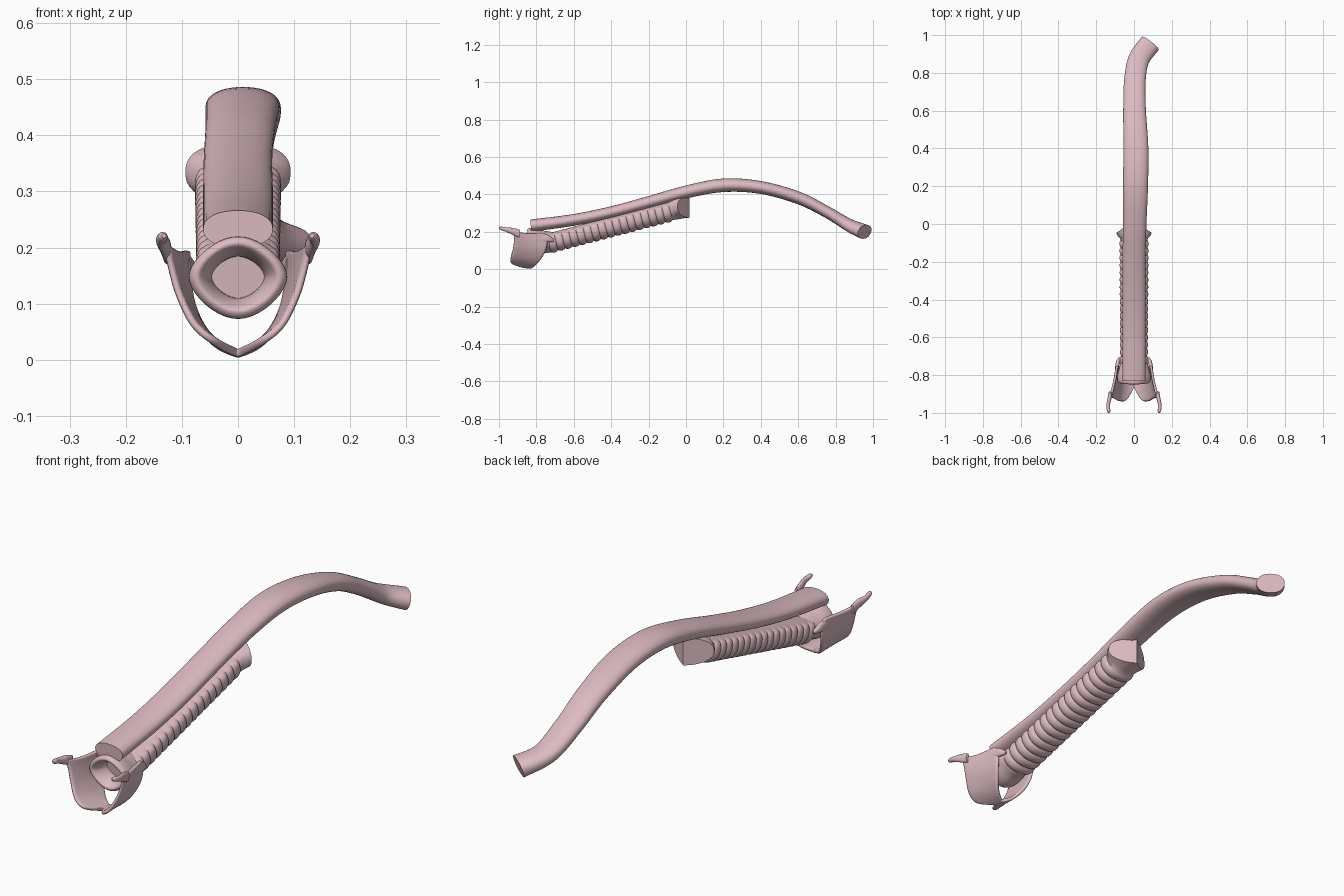
import bpy, bmesh, math
from mathutils import Vector

if "Cube" in bpy.data.objects:
    bpy.data.objects.remove(bpy.data.objects["Cube"])

N = 40
mat = bpy.data.materials.new("tissue_pink")
mat.diffuse_color = (0.72, 0.50, 0.54, 1)
mat.use_nodes = True
mat.node_tree.nodes["Principled BSDF"].inputs["Base Color"].default_value = mat.diffuse_color

def finish(name, bm, angle=45):
    bmesh.ops.recalc_face_normals(bm, faces=bm.faces)
    me = bpy.data.meshes.new(name)
    bm.to_mesh(me)
    bm.free()
    ob = bpy.data.objects.new(name, me)
    bpy.context.collection.objects.link(ob)
    me.materials.append(mat)
    bpy.ops.object.select_all(action='DESELECT')
    bpy.context.view_layer.objects.active = ob
    ob.select_set(True)
    bpy.ops.object.shade_smooth_by_angle(angle=math.radians(angle))
    return ob

def loft(name, rings, angle=45):
    """Skin closed rings; each cap is two halves split on the mid plane."""
    bm = bmesh.new()
    vs = [[bm.verts.new(p) for p in r] for r in rings]
    n = len(rings[0])
    for a, b in zip(vs, vs[1:]):
        for i in range(n):
            j = (i + 1) % n
            bm.faces.new((a[i], a[j], b[j], b[i]))
    q = n // 4
    for r in (vs[0], vs[-1]):
        bm.faces.new(r[q:3 * q + 1])
        bm.faces.new(r[3 * q:] + r[:q + 1])
    return finish(name, bm, angle)

def spline(keys, steps):
    """Catmull-Rom through tuples of any length."""
    out = []
    k = [keys[0]] + list(keys) + [keys[-1]]
    for i in range(1, len(k) - 2):
        for s in range(steps):
            t = s / steps
            out.append([0.5 * (2 * b + (c - a) * t + (2 * a - 5 * b + 4 * c - d) * t * t
                        + (3 * b - a - 3 * c + d) * t ** 3)
                        for a, b, c, d in zip(*k[i - 1:i + 3])])
    return out + [list(keys[-1])]

def spow(v, e):
    return math.copysign(abs(v) ** e, v)

def tube(name, keys, steps=8, n=N, e=0.9):
    """Keys are x, y, z, half width, half height."""
    pts = spline(keys, steps)
    rings = []
    for i, p in enumerate(pts):
        t = Vector(pts[min(i + 1, len(pts) - 1)][:3]) - Vector(pts[max(i - 1, 0)][:3])
        if i == 0:
            t.z *= 0.3
        t.normalize()
        side = t.cross(Vector((0, 0, 1))).normalized()
        up = side.cross(t)
        rings.append([Vector(p[:3]) + side * p[3] * spow(math.cos(a), e) + up * p[4] * spow(math.sin(a), e)
                      for a in (2 * math.pi * k / n for k in range(n))])
    return loft(name, rings)

# Esophagus: long bent tube
tube("esophagus", [
    (0, -.83, .233, .062, .033), (0, -.6, .264, .062, .031), (0, -.4, .305, .062, .031),
    (0, -.2, .358, .061, .032), (.004, 0, .413, .062, .034), (.008, .2, .449, .066, .036),
    (.01, .4, .437, .066, .034), (.003, .6, .382, .060, .033), (.004, .75, .308, .057, .031),
    (.025, .87, .237, .056, .033), (.085, .955, .200, .057, .039)])

# Trachea: horseshoe ripples on the sides and underside, wedge cut at the fork
rings = []
count, per = 17, 8
y0, y1 = -.735, -.085
for s in range(count * per + 1):
    u = s / (count * per)
    y = y0 + (y1 - y0) * u
    zc = .147 + .262 * (y + .72)
    bump = abs(math.sin(math.pi * s / per)) ** .6
    ring = []
    for k in range(N):
        a = 2 * math.pi * k / N
        c, sn = math.cos(a), math.sin(a)
        mask = min(1, max(0, (0.75 - sn) * 3))
        g = .008 * (bump * mask - .5)
        w = .070 + g + .003 * u
        h = .054 + g
        dz = h * (spow(sn, .75) * .92 if sn > 0 else sn)
        ring.append(Vector((w * spow(c, .85), y - .25 * dz, zc + dz)))
    rings.append(ring)
for y, w, h, zc, wedge, tilt in ((-.05, .078, .055, .322, .02, .12), (-.02, .085, .055, .327, .045, .05),
                                 (.018, .094, .055, .331, .065, 0)):
    ring = []
    for k in range(N):
        a = 2 * math.pi * k / N
        x, dz = w * spow(math.cos(a), .8), h * spow(math.sin(a), .75)
        if dz < 0:
            x *= 1 - .25 * (dz / h) ** 2
        ring.append(Vector((x, y - wedge * abs(x) / w - tilt * dz, zc + dz)))
    rings.append(ring)
loft("trachea", rings, 50)

# Cricoid cartilage: ring with a recessed opening and tapering neck
prof = spline([(-.775, .047, .036), (-.80, .050, .038), (-.825, .058, .046), (-.842, .072, .058),
               (-.832, .086, .071), (-.80, .087, .069), (-.765, .078, .060), (-.735, .073, .056),
               (-.705, .066, .050)], 4)
rings = []
for y, w, h in prof:
    ring = []
    for k in range(N):
        a = 2 * math.pi * k / N
        c, sn = math.cos(a), math.sin(a)
        x = w * spow(c, 1.05) * (1 - .12 * sn * sn)
        z = h * spow(sn, 1.15) * (1.05 if sn < 0 else 1)
        ring.append(Vector((x, y - .12 * z, .148 + z)))
    rings.append(ring)
loft("cricoid_cartilage", rings, 80)

# Thyroid cartilage: U-shaped shield; keys run from keel to upper edge
# each key: front x, y, z then rear x, y, z
half = spline([(0, -.865, .012, 0, -.825, .010), (.040, -.932, .032, .036, -.80, .026),
               (.078, -.938, .062, .064, -.772, .058), (.105, -.925, .115, .082, -.75, .10),
               (.120, -.92, .165, .088, -.74, .145), (.129, -.925, .206, .090, -.752, .195)], 5)
cols = [(-r[0], r[1], r[2], -r[3], r[4], r[5]) for r in half[:0:-1]] + half
bm = bmesh.new()
M = 10
grid = []
for r in cols:
    f, b = Vector(r[:3]), Vector(r[3:])
    col = []
    for i in range(M + 1):
        t = i / M
        p = f.lerp(b, t)
        dip = math.sin(math.pi * t)
        top = max(0, (abs(p.x) - .08) / .05)
        p.z -= .012 * dip * min(1, top)
        p.x *= 1 - .04 * dip
        col.append(bm.verts.new(p))
    grid.append(col)
for a, b in zip(grid, grid[1:]):
    for i in range(M):
        bm.faces.new((a[i], a[i + 1], b[i + 1], b[i]))
shield = finish("thyroid_cartilage", bm, 80)
m = shield.modifiers.new("thickness", 'SOLIDIFY')
m.thickness = .014
m.offset = 0
m = shield.modifiers.new("round", 'SUBSURF')
m.levels = m.render_levels = 1

# Horns of the thyroid cartilage, mirrored left and right
for sx, side in ((1, "right"), (-1, "left")):
    tube("upper_horn_" + side, [
        (sx * .126, -.89, .190, .008, .020), (sx * .130, -.925, .203, .010, .018),
        (sx * .137, -.96, .212, .009, .012), (sx * .134, -.988, .219, .009, .009),
        (sx * .132, -.999, .221, .004, .004)], 5, 16, 1)
    tube("lower_horn_" + side, [
        (sx * .093, -.78, .165, .008, .026), (sx * .089, -.75, .165, .010, .022),
        (sx * .083, -.725, .158, .010, .014), (sx * .078, -.708, .152, .005, .006)], 5, 16, 1)
